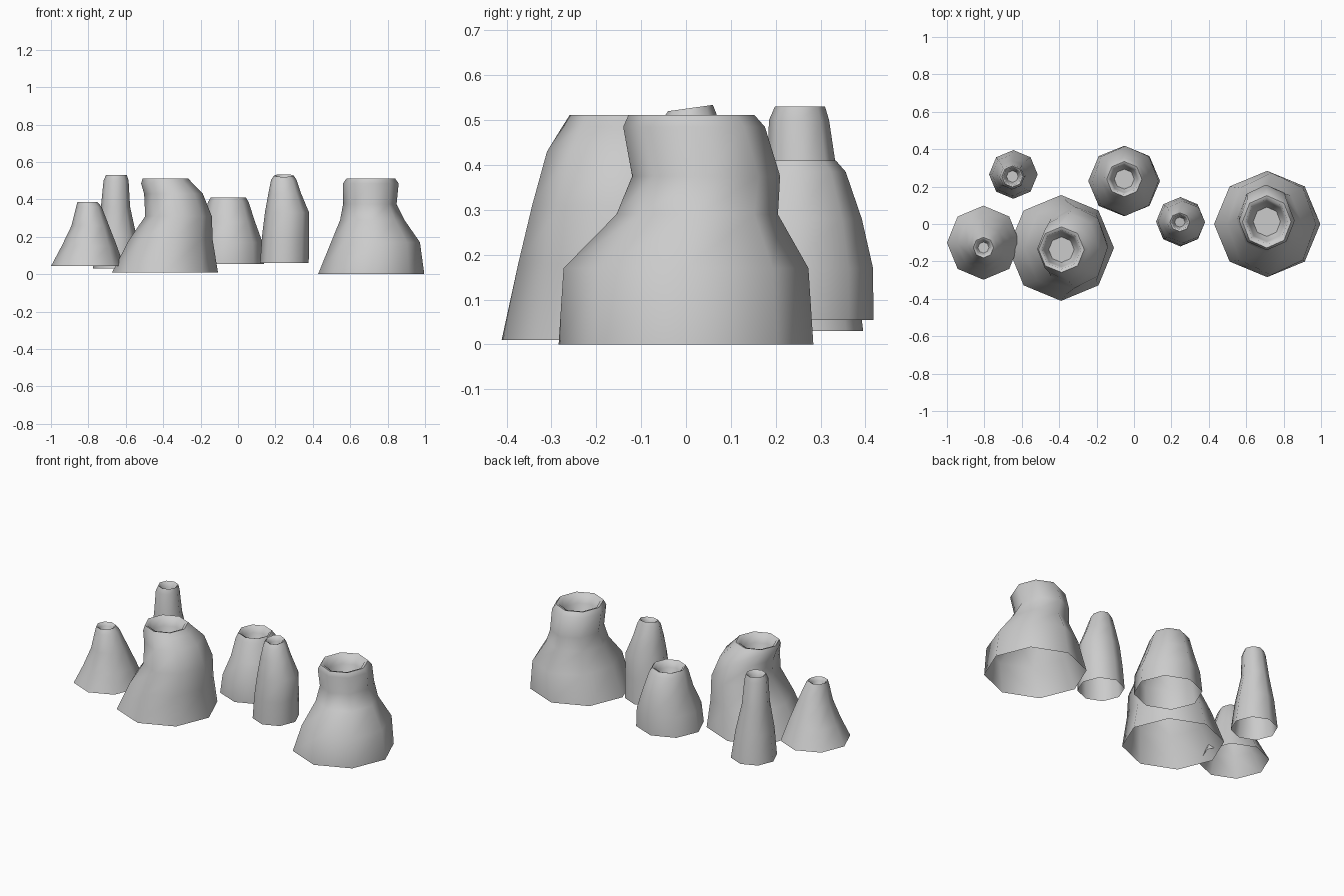
import bpy, bmesh, math

SIDES = 8


def vent(name, rings, crater, depth, tilt=0.0):
    """Loft octagonal rings (z, cx, cy, rx, ry), then sink a crater cup into the rim."""
    z, cx, cy, rx, ry = rings[-1]
    # crater lip, wall and floor edge
    rings = rings + [(z - 0.005, cx, cy, crater, crater * ry / rx),
                     (z - depth * 0.5, cx, cy, crater * 0.88, crater * 0.88 * ry / rx),
                     (z - depth, cx, cy, crater * 0.65, crater * 0.65 * ry / rx)]
    bm = bmesh.new()
    loops = []
    for i, (z, cx, cy, rx, ry) in enumerate(rings):
        slope = tilt if i >= 4 else 0.0
        loop = []
        for k in range(SIDES):
            a = k * 2 * math.pi / SIDES
            dy = ry * math.sin(a)
            loop.append(bm.verts.new((cx + rx * math.cos(a), cy + dy, z + slope * dy)))
        loops.append(loop)
    for lo, hi in zip(loops, loops[1:]):
        for k in range(SIDES):
            n = (k + 1) % SIDES
            bm.faces.new((lo[k], lo[n], hi[n], hi[k]))
    bm.faces.new(loops[-1])
    mesh = bpy.data.meshes.new(name)
    bm.to_mesh(mesh)
    bm.free()
    ob = bpy.data.objects.new(name, mesh)
    bpy.context.collection.objects.link(ob)
    bpy.ops.object.select_all(action='DESELECT')
    ob.select_set(True)
    bpy.context.view_layer.objects.active = ob
    bpy.ops.object.shade_smooth_by_angle(angle=math.radians(60))
    return ob


# large bottle-necked vent on the right
vent("vent_wide_neck", [
    (0.00, 0.712, 0.000, 0.284, 0.284),
    (0.17, 0.735, 0.000, 0.238, 0.273),
    (0.29, 0.718, 0.025, 0.172, 0.180),
    (0.375, 0.705, 0.045, 0.143, 0.165),
    (0.485, 0.710, 0.018, 0.149, 0.158),
    (0.512, 0.710, 0.012, 0.130, 0.140)], 0.112, 0.11)

# large leaning vent
vent("vent_large_dome", [
    (0.01, -0.390, -0.128, 0.283, 0.283),
    (0.18, -0.360, -0.126, 0.225, 0.248),
    (0.31, -0.318, -0.125, 0.178, 0.218),
    (0.43, -0.345, -0.125, 0.157, 0.185),
    (0.485, -0.380, -0.133, 0.138, 0.143),
    (0.512, -0.388, -0.137, 0.122, 0.122)], 0.105, 0.11)

# squat vent at the back
vent("vent_squat", [
    (0.055, -0.053, 0.230, 0.192, 0.188),
    (0.17, -0.047, 0.230, 0.178, 0.187),
    (0.28, -0.045, 0.240, 0.136, 0.152),
    (0.385, -0.052, 0.243, 0.109, 0.113),
    (0.41, -0.052, 0.240, 0.094, 0.094)], 0.082, 0.08)

# small conical vent on the left
vent("vent_cone", [
    (0.043, -0.805, -0.100, 0.195, 0.198),
    (0.15, -0.795, -0.105, 0.148, 0.150),
    (0.26, -0.790, -0.115, 0.100, 0.105),
    (0.36, -0.797, -0.125, 0.068, 0.070),
    (0.385, -0.805, -0.126, 0.054, 0.055)], 0.045, 0.04)

# thin chimney at the back left
vent("vent_thin_chimney", [
    (0.03, -0.645, 0.265, 0.130, 0.130),
    (0.20, -0.650, 0.262, 0.108, 0.112),
    (0.36, -0.655, 0.260, 0.078, 0.080),
    (0.50, -0.652, 0.252, 0.067, 0.067),
    (0.53, -0.650, 0.254, 0.056, 0.056)], 0.048, 0.07)

# thin bulging chimney in the middle, rim tipped forward
vent("vent_bulging_chimney", [
    (0.06, 0.248, 0.012, 0.130, 0.132),
    (0.20, 0.254, 0.010, 0.126, 0.125),
    (0.33, 0.262, 0.010, 0.118, 0.112),
    (0.43, 0.250, 0.008, 0.088, 0.085),
    (0.505, 0.245, 0.006, 0.068, 0.062),
    (0.527, 0.245, 0.010, 0.053, 0.050)], 0.043, 0.06, tilt=0.14)
